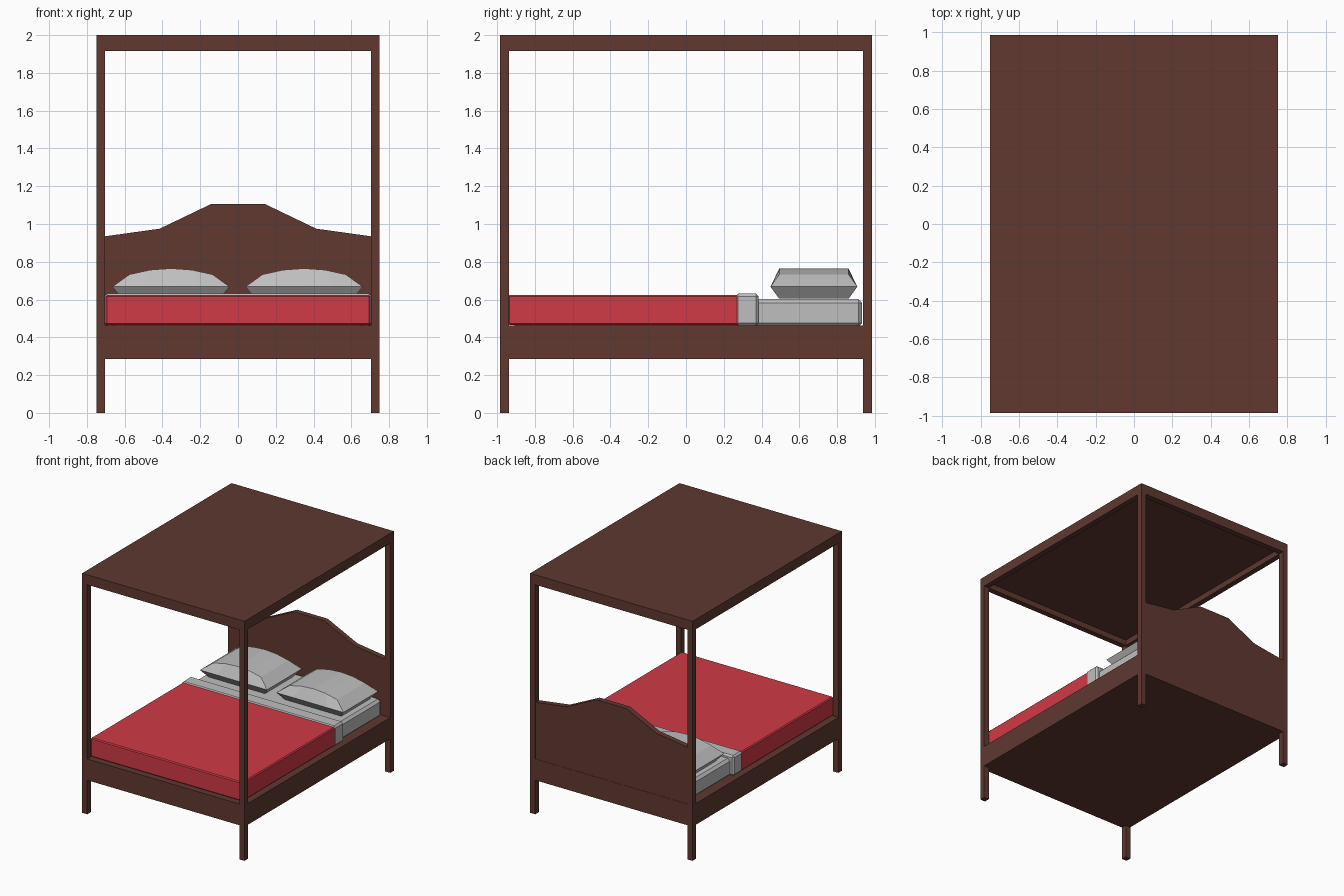
import bpy, bmesh

cube = bpy.data.objects.get("Cube")
if cube:
    bpy.data.objects.remove(cube, do_unlink=True)


def material(name, rgb):
    m = bpy.data.materials.new(name)
    m.use_nodes = True
    m.diffuse_color = (*rgb, 1)
    bsdf = next(n for n in m.node_tree.nodes if n.type == 'BSDF_PRINCIPLED')
    bsdf.inputs["Base Color"].default_value = (*rgb, 1)
    bsdf.inputs["Roughness"].default_value = 0.8
    return m


WOOD = material("dark_wood", (0.115, 0.040, 0.030))
RED = material("red_blanket", (0.63, 0.041, 0.060))
LINEN = material("grey_linen", (0.52, 0.52, 0.52))


def finish(name, bm, mat):
    bmesh.ops.recalc_face_normals(bm, faces=bm.faces)
    mesh = bpy.data.meshes.new(name)
    bm.to_mesh(mesh)
    bm.free()
    mesh.materials.append(mat)
    obj = bpy.data.objects.new(name, mesh)
    bpy.context.collection.objects.link(obj)
    return obj


def box(name, x, y, z, mat, bevel=0):
    """Box from (low, high) ranges, with an optional chamfer."""
    bm = bmesh.new()
    bmesh.ops.create_cube(bm, size=1)
    for v in bm.verts:
        v.co = [(a + b) / 2 + c * (b - a) for c, (a, b) in zip(v.co, (x, y, z))]
    obj = finish(name, bm, mat)
    if bevel:
        mod = obj.modifiers.new("chamfer", 'BEVEL')
        mod.width = bevel
        mod.segments = 1
    return obj


W, D, POST = 0.75, 0.985, 0.047   # half width, half depth, post size
IN_X, IN_Y = W - POST, D - POST

# Corner posts
for sx, side in ((-1, "right"), (1, "left")):
    for sy, end in ((-1, "front"), (1, "back")):
        box(f"{end}_{side}_post", sorted((sx * IN_X, sx * W)),
            sorted((sy * IN_Y, sy * D)), (0, 1.96), WOOD)

# Bed base
box("bed_base", (-W, W), (-D, D), (0.285, 0.462), WOOD)

# Canopy: roof panel with a rim of rails below it
box("canopy_panel", (-W, W), (-D, D), (1.965, 2), WOOD)
for s, side, end in ((-1, "right", "front"), (1, "left", "back")):
    box(f"canopy_{side}_rail", sorted((s * IN_X, s * W)), (-D, D), (1.917, 1.97), WOOD)
    box(f"canopy_{end}_rail", (-IN_X, IN_X), sorted((s * IN_Y, s * D)), (1.917, 1.97), WOOD)

# Headboard: stepped crest extruded through its thickness
half = [(IN_X, 0.935), (0.415, 0.975), (0.14, 1.107)]
outline = [(-IN_X, 0.45)] + [(-x, z) for x, z in half] + half[::-1] + [(IN_X, 0.45)]
bm = bmesh.new()
face = bm.faces.new([bm.verts.new((x, IN_Y, z)) for x, z in outline])
new = bmesh.ops.extrude_face_region(bm, geom=[face])["geom"]
bm.faces.new(list(face.verts)) if not face.is_valid else None
bmesh.ops.translate(bm, vec=(0, POST - 0.002, 0),
                    verts=[g for g in new if isinstance(g, bmesh.types.BMVert)])
finish("headboard", bm, WOOD)

# Bedding
box("mattress", (-0.675, 0.675), (-0.92, 0.932), (0.455, 0.603), LINEN, 0.02)
box("blanket", (-0.702, 0.702), (-0.942, 0.28), (0.465, 0.623), RED, 0.008)
box("sheet_fold", (-0.708, 0.708), (0.262, 0.385), (0.463, 0.631), LINEN, 0.014)


def pillow(name, cx, cy):
    """Three stacked rings, the top one arched across its width."""
    fracs = (-1, -0.5, 0, 0.5, 1)
    bm = bmesh.new()
    rings = []
    for hx, hy, z, arch in ((0.26, 0.185, 0.606, 0), (0.31, 0.23, 0.668, 0),
                            (0.22, 0.183, 0.733, 0.032)):
        row = [(f, -1) for f in fracs] + [(f, 1) for f in fracs[::-1]]
        rings.append([bm.verts.new((cx + f * hx, cy + s * hy, z + arch * (1 - f * f)))
                      for f, s in row])
    n = len(rings[0])
    for low, high in zip(rings, rings[1:]):
        for i in range(n):
            j = (i + 1) % n
            bm.faces.new((low[i], low[j], high[j], high[i]))
    bm.faces.new(rings[0][::-1])
    top = rings[-1]
    for i in range(len(fracs) - 1):
        bm.faces.new((top[i], top[i + 1], top[n - 2 - i], top[n - 1 - i]))
    finish(name, bm, LINEN)


pillow("right_pillow", -0.355, 0.677)
pillow("left_pillow", 0.35, 0.677)
